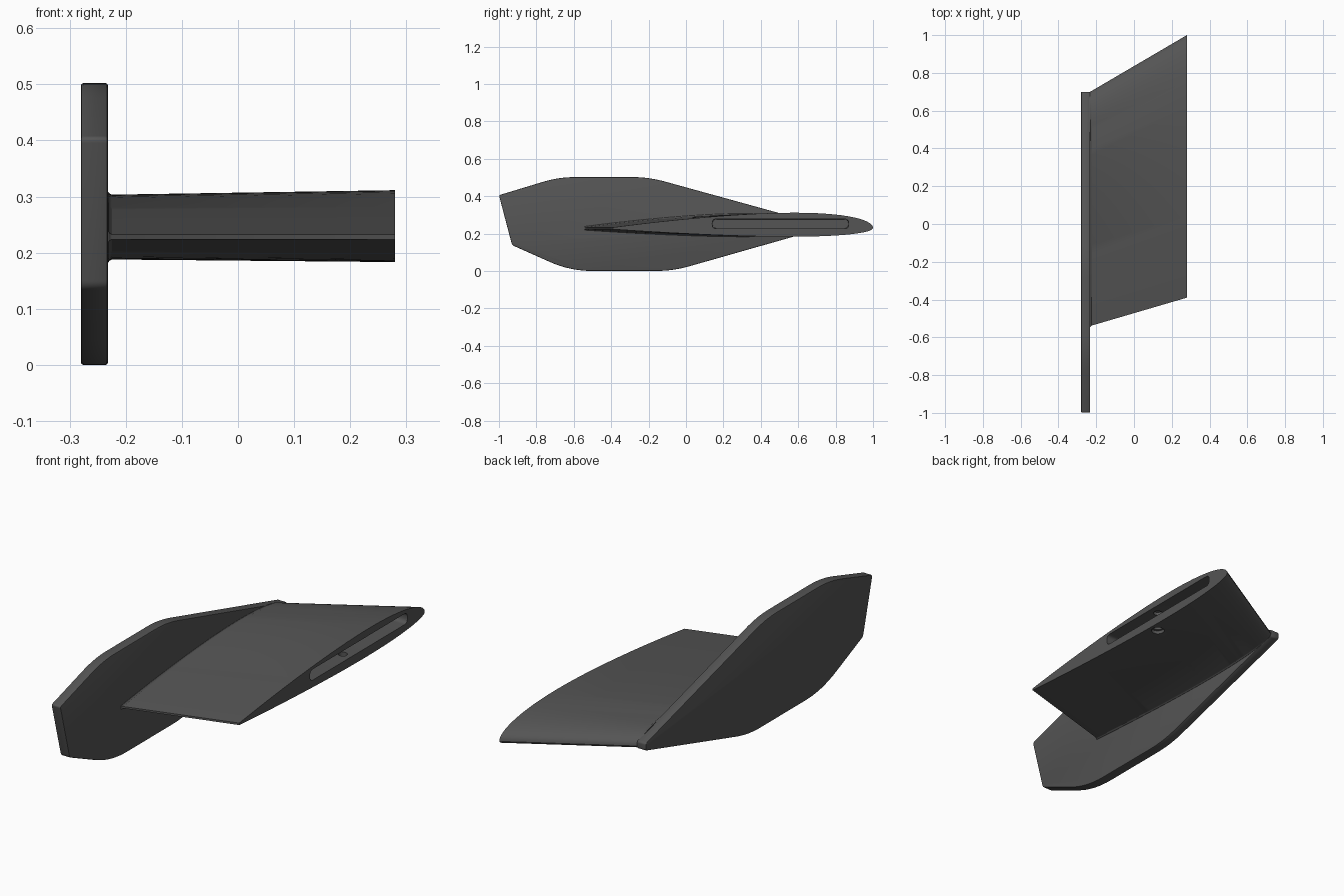
import bpy, bmesh, math
from mathutils import Vector

if "Cube" in bpy.data.objects:
    bpy.data.objects.remove(bpy.data.objects["Cube"])

mat = bpy.data.materials.new("dark grey")
mat.diffuse_color = (0.09, 0.09, 0.09, 1)
mat.use_nodes = True
mat.node_tree.nodes["Principled BSDF"].inputs["Base Color"].default_value = mat.diffuse_color


def loft(name, sections, angle=30):
    """Closed solid through matching rings of points."""
    bm = bmesh.new()
    rings = [[bm.verts.new(p) for p in s] for s in sections]
    for a, b in zip(rings, rings[1:]):
        for i in range(len(a)):
            j = (i + 1) % len(a)
            bm.faces.new((a[i], a[j], b[j], b[i]))
    bm.faces.new(rings[0])
    bm.faces.new(rings[-1])
    bmesh.ops.recalc_face_normals(bm, faces=bm.faces)
    mesh = bpy.data.meshes.new(name)
    bm.to_mesh(mesh)
    bm.free()
    mesh.materials.append(mat)
    ob = bpy.data.objects.new(name, mesh)
    bpy.context.collection.objects.link(ob)
    return ob


def select(ob):
    bpy.ops.object.select_all(action='DESELECT')
    ob.select_set(True)
    bpy.context.view_layer.objects.active = ob


def smooth(ob, deg=30):
    select(ob)
    bpy.ops.object.shade_smooth_by_angle(angle=math.radians(deg))


def cut(ob, cutter):
    m = ob.modifiers.new("cut", 'BOOLEAN')
    m.operation, m.solver, m.object = 'DIFFERENCE', 'EXACT', cutter
    select(ob)
    bpy.ops.object.modifier_apply(modifier=m.name)
    bpy.data.objects.remove(cutter)


def rounded(corners, steps=8):
    """Round each (y, z, tangent length) corner with a quadratic curve."""
    out = []
    for i, (y, z, r) in enumerate(corners):
        p = Vector((y, z))
        a = Vector(corners[i - 1][:2]) - p
        b = Vector(corners[(i + 1) % len(corners)][:2]) - p
        s, e = p + a.normalized() * r, p + b.normalized() * r
        for k in range(steps + 1):
            t = k / steps
            out.append(s * (1 - t) ** 2 + p * 2 * t * (1 - t) + e * t * t)
    return out


# End plate: rounded polygon with softened rims
plate = rounded([(-1.0, .405, .01), (-.68, .502, .09), (-.2, .502, .09), (.70, .254, .01),
                 (.70, .219, .01), (-.07, 0, .09), (-.62, 0, .12), (-.93, .138, .012)])
mid = Vector((-.2, .25))


def rim(x, inset):
    return [(x, p.x - math.copysign(min(inset, abs(p.x - mid.x)), p.x - mid.x),
             p.y - math.copysign(min(inset, abs(p.y - mid.y)), p.y - mid.y)) for p in plate]


end_plate = loft("end_plate", [rim(-.28, .004), rim(-.2788, .0012), rim(-.276, 0),
                               rim(-.236, 0), rim(-.2332, .0012), rim(-.232, .004)])
smooth(end_plate, 40)


# Wing: swept aerofoil that grows slightly toward the tip
def aerofoil(x, grow=0.0, n=40):
    t = (x + .232) / .512
    lead, trail = .70 + .30 * t, -.54 + .15 * t
    scale = .9 + .1 * t

    def shape(u):
        return (.2969 * math.sqrt(u) - .126 * u - .3516 * u ** 2
                + .2843 * u ** 3 - .1015 * u ** 4) / .1
    us = [(1 - math.cos(math.pi * i / n)) / 2 for i in range(n + 1)]
    y = lambda u: lead + (trail - lead) * u - grow * max(0, (u - .5) * 2)
    g = lambda u: grow * min(1, u * 8)
    top = [(x, y(u), .23 + scale * (.081 * shape(u) + .001 * u) + g(u)) for u in us]
    low = [(x, y(u), .23 - scale * (.045 * shape(u) + .006 * u) - g(u)) for u in us]
    return top + low[:0:-1]


wing = loft("wing", [aerofoil(-.238, .006), aerofoil(-.231, .005), aerofoil(-.2285, .002),
                     aerofoil(-.225), aerofoil(.28)])

# Pocket in the wing tip, with a narrower floor
def slot(x, d):
    pts = rounded([(.14 + d, .226 + d, .022), (.14 + d, .278 - d, .022),
                   (.87 - d, .278 - d, .022), (.87 - d, .226 + d, .022)], 6)
    return [(x, p.x, p.y) for p in pts]


cut(wing, loft("pocket_cutter", [slot(.18, .002), slot(.30, 0)]))


# Screw hole from below, ending blind above the pocket
def disc(z, r, n=24):
    return [(.235 + r * math.cos(2 * math.pi * i / n),
             .45 + r * math.sin(2 * math.pi * i / n), z) for i in range(n)]


cut(wing, loft("screw_cutter", [disc(.15, .03), disc(.20, .03), disc(.2005, .02), disc(.292, .02)]))
smooth(wing, 30)
